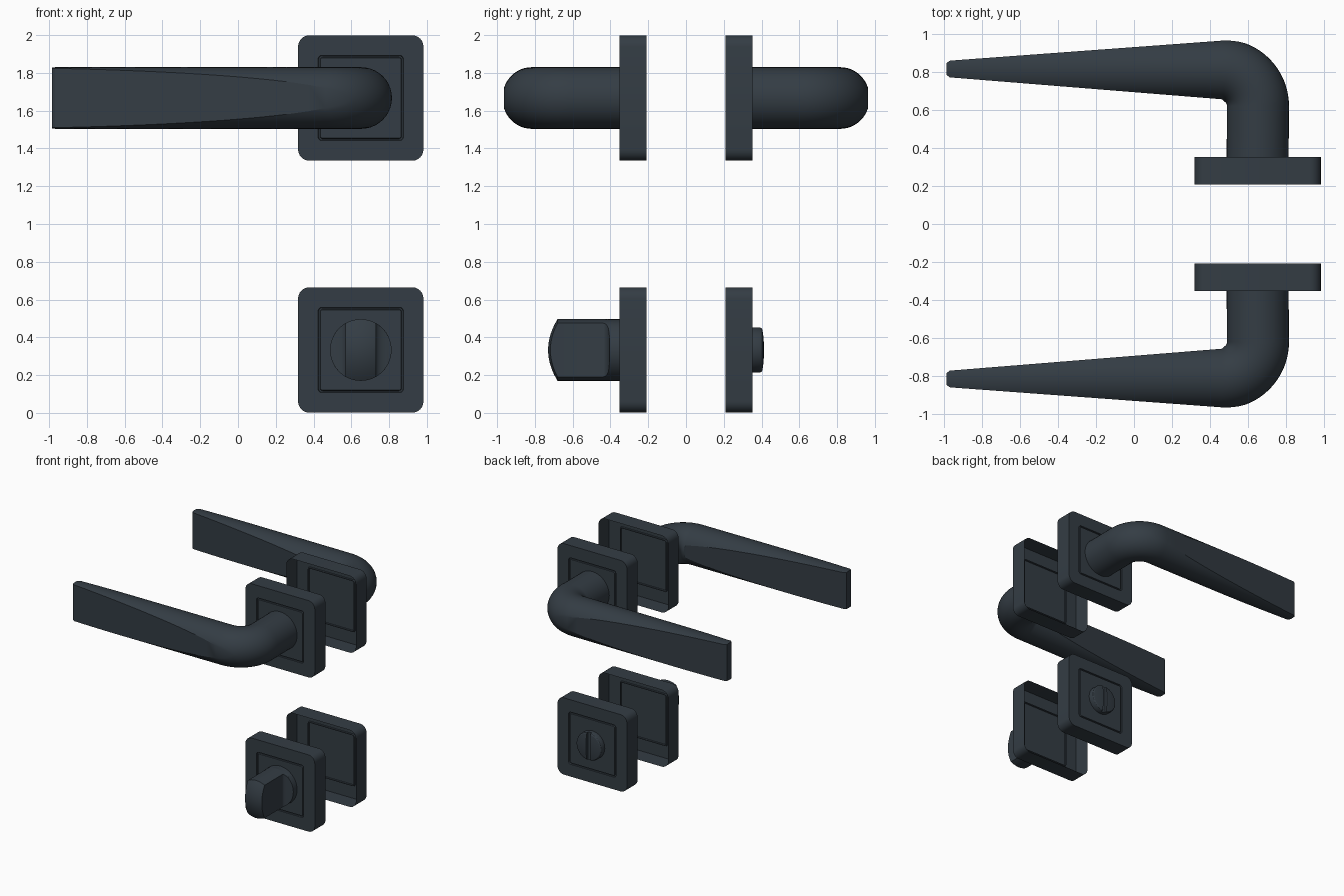
import bpy, bmesh
from math import sin, cos, pi, acos, sqrt, radians
from mathutils import Vector

if "Cube" in bpy.data.objects:
    bpy.data.objects.remove(bpy.data.objects["Cube"])

mat = bpy.data.materials.new("dark_slate")
mat.diffuse_color = (0.034, 0.046, 0.058, 1)
mat.use_nodes = True
mat.node_tree.nodes["Principled BSDF"].inputs["Base Color"].default_value = mat.diffuse_color
CX, LOW, HIGH, BACK, FACE = 0.65, 0.333, 1.667, 0.208, 0.353
X, Z = Vector((1, 0, 0)), Vector((0, 0, 1))


def loft(name, rings, cap_start=False, cap_end=True):
    """Skin a list of equally long closed rings into one object."""
    bm = bmesh.new()
    loops = [[bm.verts.new(p) for p in ring] for ring in rings]
    n = len(loops[0])
    for a, b in zip(loops, loops[1:]):
        for i in range(n):
            j = (i + 1) % n
            bm.faces.new((a[i], a[j], b[j], b[i]))
    if cap_start:
        bm.faces.new(loops[0][::-1])
    if cap_end:
        bm.faces.new(loops[-1])
    bmesh.ops.remove_doubles(bm, verts=bm.verts, dist=1e-5)
    bmesh.ops.recalc_face_normals(bm, faces=bm.faces)
    me = bpy.data.meshes.new(name)
    bm.to_mesh(me)
    bm.free()
    me.materials.append(mat)
    ob = bpy.data.objects.new(name, me)
    bpy.context.collection.objects.link(ob)
    return ob


def smooth(ob):
    bpy.ops.object.select_all(action='DESELECT')
    bpy.context.view_layer.objects.active = ob
    ob.select_set(True)
    bpy.ops.object.shade_smooth_by_angle(angle=radians(25))


def flat_ring(c, u, r, a0=0.0, n=20):
    """Circle around c in the plane u-Z, with its two u sides cut flat."""
    angs = [a0 + (pi - 2 * a0) * i / n for i in range(n + 1)]
    angs += [a + pi for a in angs]
    return [Vector(c) + u * r * cos(a) + Z * r * sin(a) for a in angs]


def chord(d, r):
    return acos(d / r) if d < r else 0.0


def square_ring(half, rad, y, cz, k=6):
    pts = []
    for q in range(4):
        sx, sz = [(1, 1), (-1, 1), (-1, -1), (1, -1)][q]
        for i in range(k + 1):
            a = (q + i / k) * pi / 2
            pts.append((CX + sx * (half - rad) + rad * cos(a), y,
                        cz + sz * (half - rad) + rad * sin(a)))
    return pts


def rose(name, s, cz):
    # hollow square cover with a fine square groove in its face
    prof = [(0.332, 0.06, BACK), (0.332, 0.06, FACE), (0.226, 0.02, FACE),
            (0.223, 0.018, FACE - 0.01), (0.216, 0.014, FACE - 0.01),
            (0.213, 0.012, FACE)]
    smooth(loft(name, [square_ring(h, r, s * y, cz) for h, r, y in prof]))


def lever(name, s):
    R, BR, bx, by = 0.163, 0.19, 0.462, 0.62
    def half(x):
        return 0.157 - (0.5 - x) * 0.077
    rings = [flat_ring((CX, s * FACE, HIGH), X, R)]
    # quarter bend
    a_end, steps = chord(half(bx), R), 18
    for i in range(steps + 1):
        t = pi / 2 * i / steps
        u = Vector((cos(t), s * sin(t), 0))
        c = Vector((bx, s * by, HIGH)) + u * BR
        ramp = max(0.0, (i / steps - 0.75) / 0.25)
        rings.append(flat_ring(c, u, R, a_end * sqrt(ramp)))
    # tapering grip with flats growing towards the tip
    u, y = Vector((0, s, 0)), s * (by + BR)
    for i in range(1, 17):
        x = bx + (-0.968 - bx) * i / 16
        rings.append(flat_ring((x, y + s * 0.005 * i / 16, HIGH), u, R,
                               chord(half(x), R)))
    rings.append(flat_ring((-0.986, s * 0.815, HIGH), u, 0.16, chord(0.031, 0.16)))
    smooth(loft(name, rings))


for side, s in (("front", -1), ("back", 1)):
    rose(side + "_handle_rose", s, HIGH)
    rose(side + "_lock_rose", s, LOW)
    lever(side + "_lever", s)

# thumb turn: round foot, coved into a flat blade with a domed end
R = 0.163
stations = [(FACE, R, R), (0.405, R, R)]
for i in range(1, 9):
    t = pi / 2 * i / 8
    stations.append((0.405 + 0.035 * (1 - cos(t)), R, R - (R - 0.08) * sin(t)))
stations.append((0.68, R, 0.08))
for i in range(1, 13):
    r = R * (1 - i / 12.5)
    stations.append((0.68 + 0.05 * (1 - (r / R) ** 2), r, 0.08))
smooth(loft("thumb_turn", [flat_ring((CX, -y, LOW), X, r, chord(d, r))
                           for y, r, d in stations]))

# coin release on the back: low dome with a slot
prof = [(FACE, 0.12), (0.392, 0.12), (0.399, 0.117), (0.404, 0.11),
        (0.409, 0.08), (0.412, 0.045), (0.413, 0.01)]
release = loft("coin_release", [flat_ring((CX, y, LOW), X, r) for y, r in prof],
               cap_start=True)
bpy.ops.mesh.primitive_cube_add(size=1, location=(CX, 0.42, LOW))
cutter = bpy.context.object
cutter.name = "slot_cutter"
cutter.scale = (0.036, 0.07, 0.4)
cutter.hide_render = True
cut = release.modifiers.new("slot", 'BOOLEAN')
cut.operation, cut.solver, cut.object = 'DIFFERENCE', 'EXACT', cutter
bpy.context.view_layer.objects.active = release
bpy.ops.object.modifier_apply(modifier="slot")
bpy.data.objects.remove(cutter)
smooth(release)
